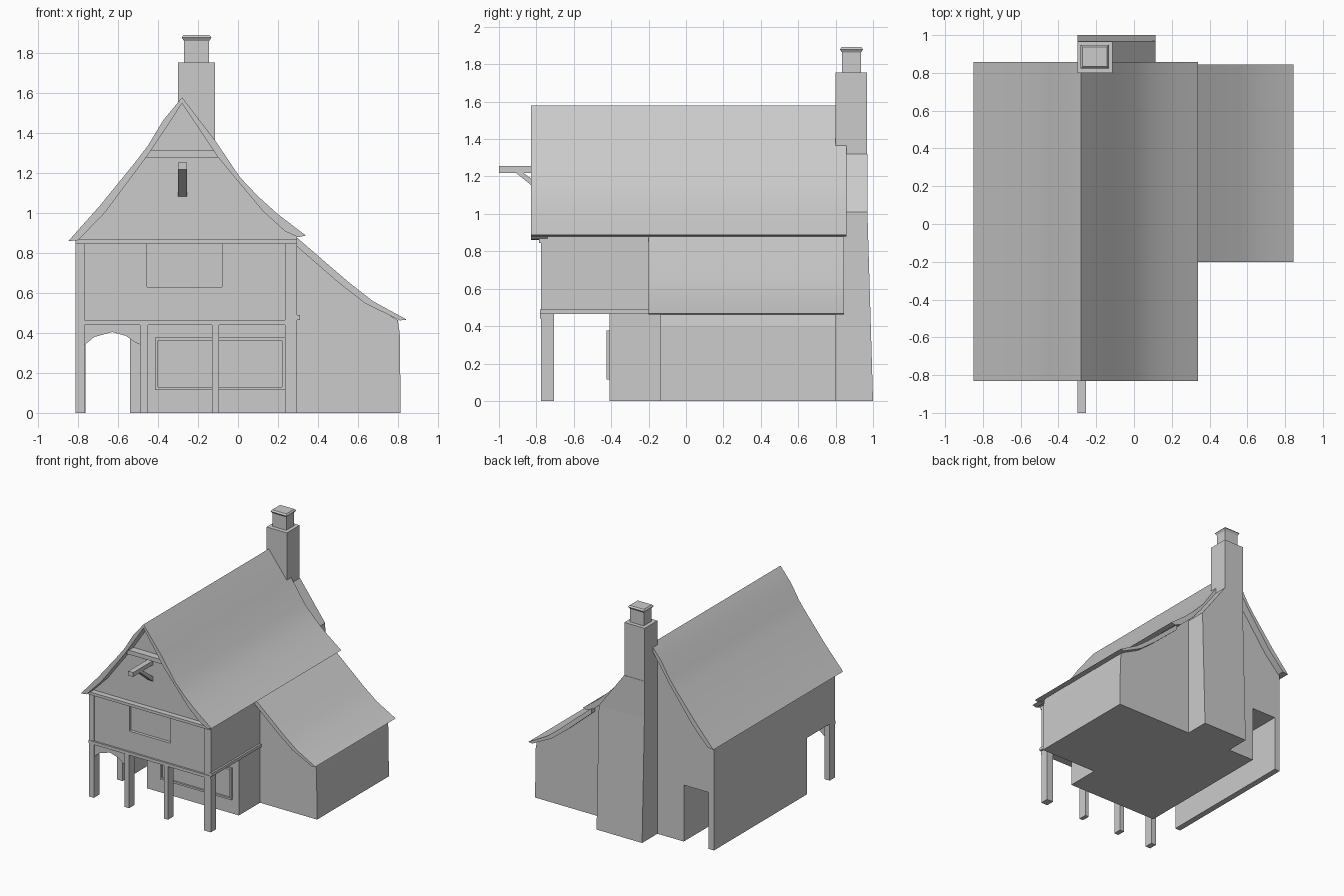
import bpy, bmesh, math

cube = bpy.data.objects.get("Cube")
if cube:
    bpy.data.objects.remove(cube, do_unlink=True)

clay = bpy.data.materials.new("plain_grey")
clay.use_nodes = True
GREY = (0.6, 0.6, 0.6, 1)
clay.diffuse_color = GREY
clay.node_tree.nodes["Principled BSDF"].inputs["Base Color"].default_value = GREY


def prism(name, pts, a, b, axis="y", smooth=False):
    """Extrude a closed outline from a to b along the chosen axis."""
    bm = bmesh.new()
    place = {"y": lambda p, t: (p[0], t, p[1]),
             "x": lambda p, t: (t, p[0], p[1]),
             "z": lambda p, t: (p[0], p[1], t)}[axis]
    near = [bm.verts.new(place(p, a)) for p in pts]
    far = [bm.verts.new(place(p, b)) for p in pts]
    n = len(pts)
    caps = [bm.faces.new(near), bm.faces.new(far)]
    for i in range(n):
        j = (i + 1) % n
        bm.faces.new((near[i], near[j], far[j], far[i]))
    bmesh.ops.recalc_face_normals(bm, faces=bm.faces)
    bmesh.ops.triangulate(bm, faces=[f for f in caps if n > 4])
    me = bpy.data.meshes.new(name)
    bm.to_mesh(me)
    bm.free()
    me.materials.append(clay)
    if smooth:
        me.shade_smooth()
        me.set_sharp_from_angle(angle=math.radians(30))
    ob = bpy.data.objects.new(name, me)
    bpy.context.collection.objects.link(ob)
    return ob


def box(name, x, y, z):
    return prism(name, [(x[0], z[0]), (x[1], z[0]), (x[1], z[1]), (x[0], z[1])], *y)


def flare(name, x, y, z, grow):
    """Box whose top is wider (or narrower) than its bottom."""
    ob = box(name, x, y, z)
    for v in ob.data.vertices:
        if v.co.z > sum(z) / 2:
            v.co.x += grow if v.co.x > sum(x) / 2 else -grow
            v.co.y += grow if v.co.y > sum(y) / 2 else -grow
    return ob


LEFT, RIGHT, FRONT, BACK, FLOOR = -0.815, 0.295, -0.775, 0.8, 0.465

# Main roof shell with sagging slopes
outer = [(-0.85, 0.86), (-0.69, 1.04), (-0.515, 1.255), (-0.45, 1.34), (-0.375, 1.465),
         (-0.28, 1.58), (-0.115, 1.365), (0.01, 1.18), (0.1, 1.085), (0.2, 0.995), (0.34, 0.888)]
inner = [(0.235, 0.865), (0.235, 0.91), (0.125, 1.01), (-0.1, 1.28), (-0.28, 1.55),
         (-0.445, 1.3), (-0.665, 1.005), (-0.8, 0.865)]
prism("main_roof", outer + [(0.3, 0.88)] + inner[1:], -0.83, 0.858, smooth=True)

# Upper storey and gable body
prism("upper_body", [(LEFT, FLOOR), (RIGHT, FLOOR), (RIGHT, 0.89)] + inner[1:-1]
      + [(LEFT, 0.875)], -0.74, BACK)

# Front panels leave a recessed window between them
for name, x, z in (("panel_below_window", (-0.77, 0.235), (FLOOR, 0.63)),
                   ("panel_beside_window_a", (-0.77, -0.455), (0.63, 0.85)),
                   ("panel_beside_window_b", (-0.08, 0.235), (0.63, 0.85))):
    box(name, x, (-0.765, -0.735), z)

# Front timber frame
box("corner_timber_a", (LEFT, -0.77), (FRONT, -0.735), (FLOOR, 0.86))
box("corner_timber_b", (0.235, RIGHT), (FRONT, -0.735), (FLOOR, 0.86))
box("gable_sill", (LEFT, RIGHT), (-0.785, -0.73), (0.845, 0.868))
box("floor_beam", (LEFT, RIGHT), (-0.78, -0.705), (0.44, FLOOR))
box("side_beam", (RIGHT - 0.01, 0.31), (-0.78, -0.14), (FLOOR, 0.49))
box("collar_beam", (-0.46, -0.09), (-0.8, -0.735), (1.28, 1.315))

# Hoist beam with diagonal brace
box("hoist_beam", (-0.3, -0.255), (-1.0, -0.73), (1.22, 1.255))
prism("hoist_brace", [(-0.91, 1.22), (-0.87, 1.22), (-0.73, 1.115), (-0.73, 1.075)],
      -0.3, -0.255, axis="x")

# Front posts
for i, x in enumerate(((LEFT, -0.77), (-0.49, -0.45), (-0.13, -0.095), (0.235, RIGHT))):
    box(f"front_post_{i + 1}", x, (FRONT, -0.705), (0, 0.445))

# Arch over the passage entrance
prism("passage_arch", [(-0.775, 0.445), (-0.775, 0.335), (-0.72, 0.38), (-0.63, 0.405),
                       (-0.56, 0.385), (-0.51, 0.35), (-0.485, 0.34), (-0.485, 0.445)],
      -0.765, -0.715)

# Ground floor room and the thin outer wall of the passage
box("ground_room", (-0.54, RIGHT), (-0.41, BACK), (0, FLOOR))
box("passage_wall", (LEFT, -0.765), (-0.41, BACK), (0, FLOOR))

# Shop window frame
for name, x, z in (("window_frame_top", (-0.415, 0.235), (0.362, 0.377)),
                   ("window_frame_bottom", (-0.415, 0.235), (0.115, 0.13)),
                   ("window_frame_side_a", (-0.415, -0.4), (0.13, 0.362)),
                   ("window_frame_side_b", (0.22, 0.235), (0.13, 0.362))):
    box(name, x, (-0.425, -0.4), z)

# Side extension with lean-to roof
prism("extension_body", [(0.28, 0), (0.815, 0), (0.81, 0.4), (0.8, 0.465),
                         (0.635, 0.56), (0.5, 0.66), (0.28, 0.855)], -0.135, BACK)
prism("extension_roof", [(0.27, 0.9), (0.42, 0.77), (0.56, 0.65), (0.675, 0.56), (0.845, 0.467),
                         (0.81, 0.463), (0.635, 0.55), (0.5, 0.655), (0.27, 0.855)],
      -0.2, 0.845, smooth=True)

# Chimney: battered base, sloping shoulder, shaft and cap
base = box("chimney_base", (-0.3, 0.115), (0.79, 0.97), (0, 1.01))
for v in base.data.vertices:
    if v.co.z < 0.1 and v.co.y > 0.9:
        v.co.y = 1.0
prism("chimney_shoulder", [(-0.3, 1.01), (0.115, 1.01), (-0.115, 1.32), (-0.3, 1.32)], 0.79, 0.97)
box("chimney_shaft", (-0.3, -0.115), (0.8, 0.967), (1.3, 1.755))
box("chimney_neck", (-0.27, -0.145), (0.835, 0.935), (1.755, 1.87))
flare("chimney_cap", (-0.27, -0.145), (0.835, 0.935), (1.862, 1.88), 0.012)
flare("chimney_cap_top", (-0.282, -0.133), (0.823, 0.947), (1.88, 1.892), -0.01)
